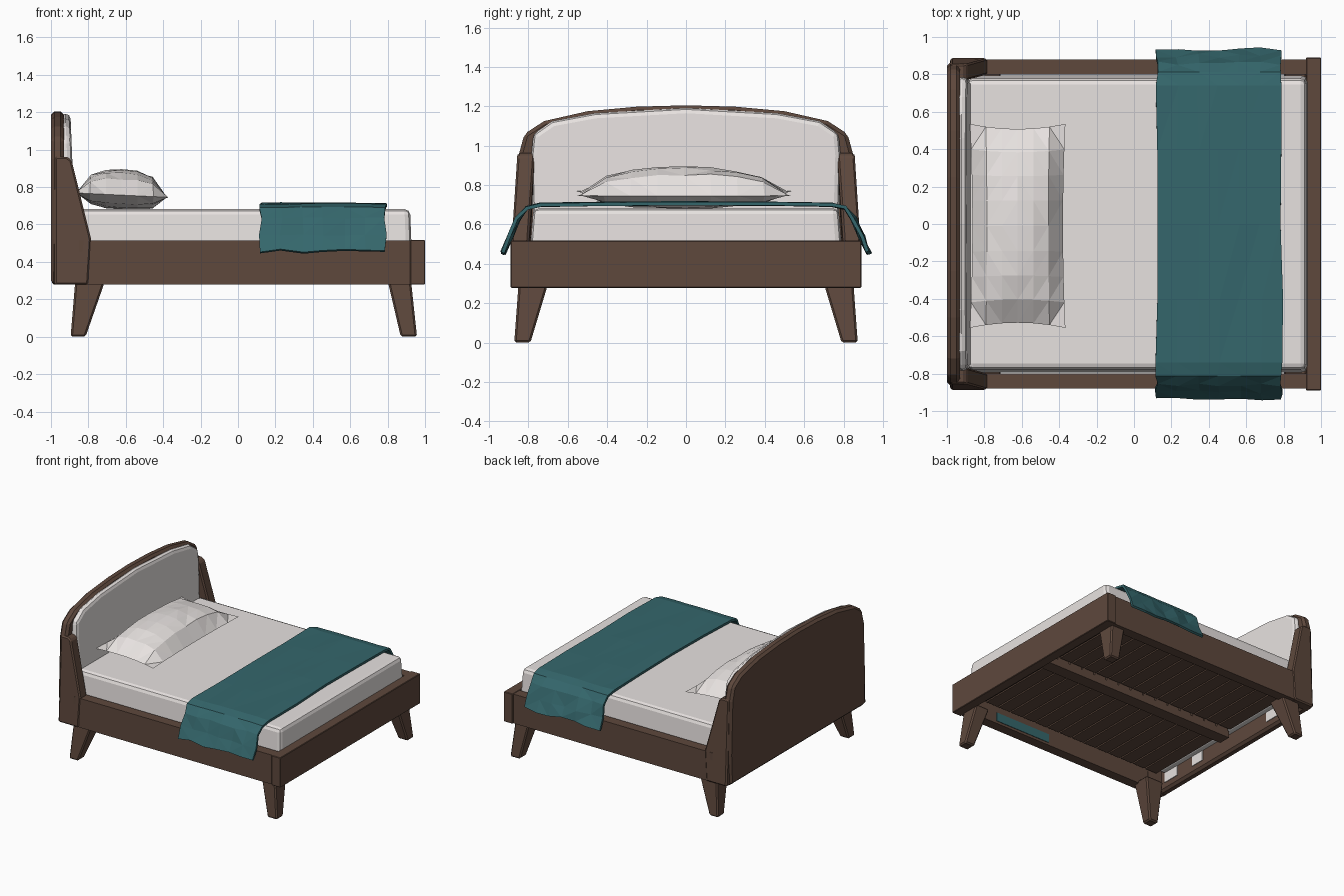
import bpy, bmesh, math, random

random.seed(4)
if "Cube" in bpy.data.objects:
    bpy.data.objects.remove(bpy.data.objects["Cube"])


def material(name, rgb):
    m = bpy.data.materials.new(name)
    m.use_nodes = True
    m.diffuse_color = (*rgb, 1)
    bsdf = next(n for n in m.node_tree.nodes if n.type == 'BSDF_PRINCIPLED')
    bsdf.inputs["Base Color"].default_value = (*rgb, 1)
    return m


WOOD = material("walnut wood", (0.112, 0.065, 0.046))
LINEN = material("white linen", (0.80, 0.76, 0.745))
TEAL = material("teal cloth", (0.035, 0.135, 0.15))


def finish(name, bm, mat, bevel=0, segments=1):
    bmesh.ops.recalc_face_normals(bm, faces=bm.faces)
    mesh = bpy.data.meshes.new(name)
    bm.to_mesh(mesh)
    bm.free()
    mesh.materials.append(mat)
    obj = bpy.data.objects.new(name, mesh)
    bpy.context.collection.objects.link(obj)
    if bevel:
        mod = obj.modifiers.new("Soft edges", 'BEVEL')
        mod.width, mod.segments = bevel, segments
        mod.limit_method = 'ANGLE'
        mod.angle_limit = math.radians(40)
    return obj


def loft(name, start, end, mat, bevel=0, segments=1):
    """Solid between two matching outlines."""
    bm = bmesh.new()
    a = [bm.verts.new(p) for p in start]
    b = [bm.verts.new(p) for p in end]
    bm.faces.new(a)
    bm.faces.new(b)
    for i in range(len(a)):
        j = (i + 1) % len(a)
        bm.faces.new((a[i], a[j], b[j], b[i]))
    return finish(name, bm, mat, bevel, segments)


def rect(x0, x1, y0, y1, z):
    return [(x0, y0, z), (x1, y0, z), (x1, y1, z), (x0, y1, z)]


def box(name, x0, x1, y0, y1, z0, z1, mat, bevel=0):
    return loft(name, rect(x0, x1, y0, y1, z0), rect(x0, x1, y0, y1, z1), mat, bevel)


def mirrored(half):
    """Close a half outline (y, z) across y = 0; the last point is the peak."""
    return half + [(-y, z) for y, z in reversed(half[:-1])]


# Bed frame
box("foot_rail", 0.92, 1.0, -0.89, 0.89, 0.278, 0.518, WOOD, 0.004)
for side, label in ((1, "left"), (-1, "right")):
    ys = sorted((side * 0.80, side * 0.88))
    box(f"side_rail_{label}", -0.85, 0.93, *ys, 0.28, 0.515, WOOD)

# Slatted base, split beside the centre beam
box("centre_beam", -0.87, 0.93, -0.05, 0.05, 0.345, 0.40, WOOD)
count = 15
pitch = 1.76 / count
for i in range(count):
    x = -0.86 + i * pitch
    for label, y0, y1 in (("right", -0.77, 0.05), ("left", 0.075, 0.77)):
        box(f"slat_{label}_{i + 1}", x, x + pitch - 0.012, y0, y1, 0.40, 0.425, WOOD)

# Splayed legs
for end, top, foot in (("head", (-0.87, -0.71), (-0.895, -0.815)),
                       ("foot", (0.80, 0.925), (0.87, 0.957))):
    for side, label in ((1, "left"), (-1, "right")):
        loft(f"{end}_leg_{label}",
             rect(*top, side * 0.70, side * 0.85, 0.30),
             rect(*foot, side * 0.79, side * 0.872, 0.0), WOOD, 0.01)

# Headboard panel with arched top
arch = mirrored([(0.855, 0.28), (0.865, 0.52), (0.85, 0.95), (0.82, 1.06),
                 (0.72, 1.125), (0.5, 1.175), (0.25, 1.198), (0, 1.205)])
loft("headboard", [(-1.0, y, z) for y, z in arch],
     [(-0.93, y, z) for y, z in arch], WOOD, 0.018)

# Padded headboard cushion, leaning slightly back
pad = mirrored([(0.77, 0.42), (0.785, 0.95), (0.775, 1.06), (0.68, 1.125),
                (0.46, 1.166), (0, 1.192)])
loft("headboard_cushion", [(-0.95, y, z) for y, z in pad],
     [(-0.865 - 0.04 * (z - 0.42), y, z) for y, z in pad], LINEN, 0.03, 2)

# Linen tabs on the panel and a teal tuck inside the rail, under the mattress
for i, (y, half) in enumerate(((-0.68, 0.07), (-0.38, 0.06), (0.48, 0.07))):
    box(f"cushion_tab_{i + 1}", -0.932, -0.924, y - half, y + half, 0.34, 0.42, LINEN)
box("blanket_tuck", 0.15, 0.65, -0.802, -0.796, 0.30, 0.37, TEAL)

# Sloping headboard wings, chamfered at the back
wing = [(-1.0, 0.278), (-0.80, 0.278), (-0.785, 0.52), (-0.89, 0.945),
        (-0.915, 0.962), (-1.0, 0.962)]
for side, label in ((1, "left"), (-1, "right")):
    def face(y, back):
        return [(max(x, back), side * (y - 0.07 * max(0, z - 0.5)), z) for x, z in wing]
    loft(f"headboard_wing_{label}", face(0.80, -0.995), face(0.888, -0.98), WOOD, 0.01)

# Mattress, slightly narrower at the top
loft("mattress", rect(-0.90, 0.93, -0.795, 0.795, 0.426),
     rect(-0.89, 0.92, -0.775, 0.775, 0.682), LINEN, 0.03, 2)

# Pillow: two domed sheets joined at a pinched seam, resting against the headboard
bm = bmesh.new()
nx, ny = 6, 8
sheets = {}
for sheet, height in ((1, 0.135), (-1, 0.075)):
    for i in range(nx + 1):
        for j in range(ny + 1):
            u, v = 2 * i / nx - 1, 2 * j / ny - 1
            seam = abs(u) == 1 or abs(v) == 1
            if seam and sheet < 0:
                sheets[sheet, i, j] = sheets[1, i, j]
                continue
            dome = ((1 - abs(u) ** 2.5) * (1 - v * v)) ** 0.55
            pinch_x = 1 - 0.05 * (1 - v * v) * abs(u)
            pinch_y = 1 - 0.05 * (1 - u * u) * abs(v)
            jitter = 0 if seam else random.uniform(-0.006, 0.006)
            sheets[sheet, i, j] = bm.verts.new((-0.622 + 0.255 * u * pinch_x,
                                                -0.01 + 0.545 * v * pinch_y,
                                                0.757 - 0.012 * u
                                                + sheet * height * dome + jitter))
for sheet in (1, -1):
    for i in range(nx):
        for j in range(ny):
            bm.faces.new([sheets[sheet, i + a, j + b]
                          for a, b in ((0, 0), (1, 0), (1, 1), (0, 1))])
bmesh.ops.triangulate(bm, faces=bm.faces)
finish("pillow", bm, LINEN)

# Throw blanket draped over the sides
drape = [(0.937, 0.455), (0.90, 0.54), (0.86, 0.63), (0.808, 0.685),
         (0.74, 0.70), (0.4, 0.705), (0, 0.707)]
path = mirrored(drape)
bm = bmesh.new()
columns = 7
grid = []
for i in range(columns):
    row = []
    for k, (y, z) in enumerate(path):
        hanging = z < 0.66
        hem = k in (0, len(path) - 1)
        x = 0.12 + 0.67 * i / (columns - 1) + random.uniform(-0.008, 0.008)
        fold = random.uniform(-0.02, 0.002) if hanging else 0
        drop = random.uniform(-0.008, 0.012) if hem else random.uniform(-0.003, 0.003)
        row.append(bm.verts.new((x, y + math.copysign(1, y) * fold, z + drop)))
    grid.append(row)
for a, b in zip(grid, grid[1:]):
    for k in range(len(path) - 1):
        bm.faces.new((a[k], a[k + 1], b[k + 1], b[k]))
bmesh.ops.triangulate(bm, faces=bm.faces)
blanket = finish("throw_blanket", bm, TEAL)
thick = blanket.modifiers.new("Thickness", 'SOLIDIFY')
thick.thickness, thick.offset = 0.018, 0
